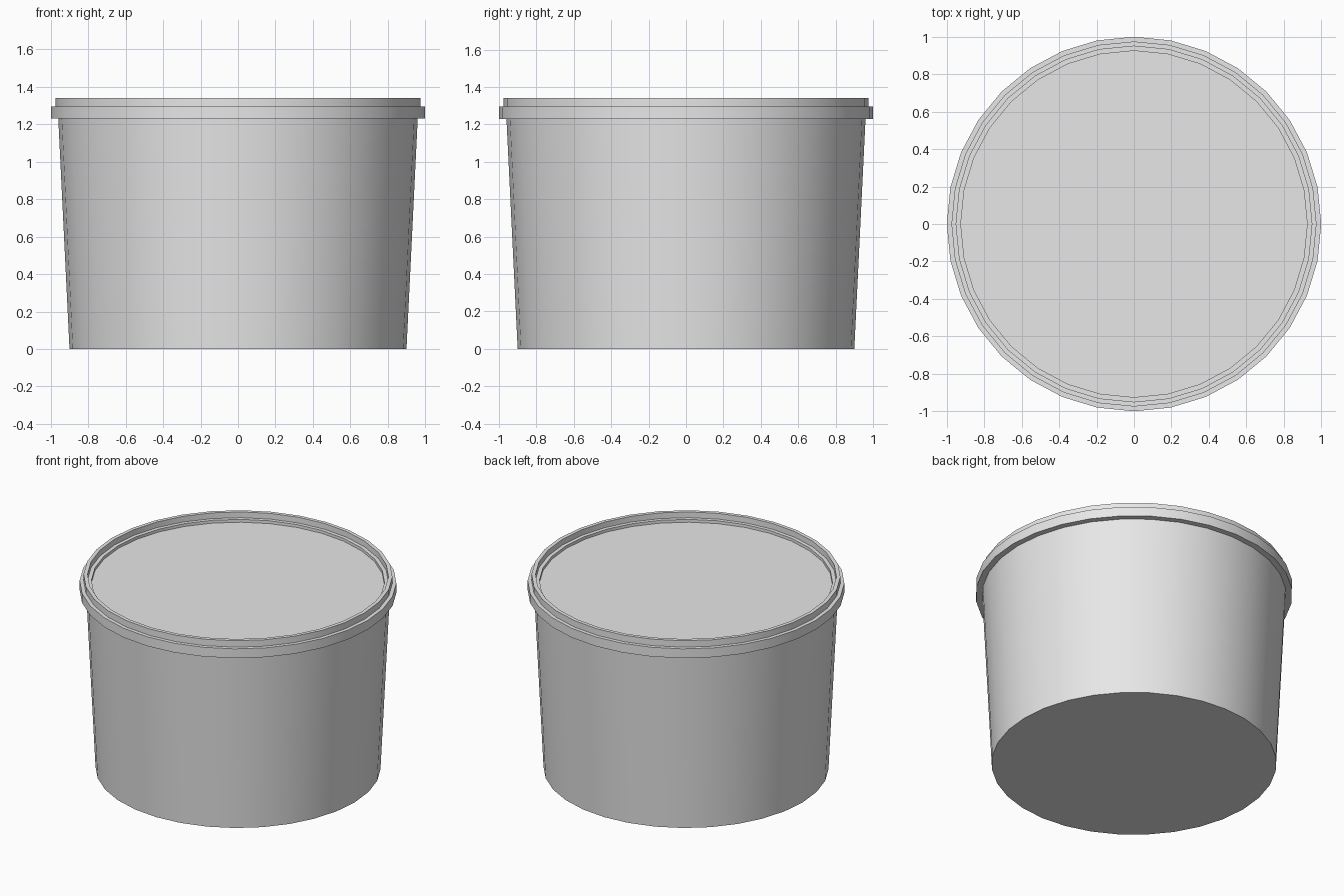
import bpy, bmesh, math

if "Cube" in bpy.data.objects:
    bpy.data.objects.remove(bpy.data.objects["Cube"])

SIDES = 32

plastic = bpy.data.materials.new("light_grey_plastic")
plastic.diffuse_color = (0.8, 0.8, 0.8, 1.0)
plastic.use_nodes = True
plastic.node_tree.nodes["Principled BSDF"].inputs["Base Color"].default_value = plastic.diffuse_color


def lathe(name, profile, cap_start=False, cap_end=False):
    """Turn a list of (radius, z) points around the z axis."""
    bm = bmesh.new()
    rings = []
    for r, z in profile:
        rings.append([bm.verts.new((r * math.cos(2 * math.pi * i / SIDES),
                                    r * math.sin(2 * math.pi * i / SIDES), z))
                      for i in range(SIDES)])
    for a, b in zip(rings, rings[1:]):
        for i in range(SIDES):
            j = (i + 1) % SIDES
            bm.faces.new((a[i], a[j], b[j], b[i]))
    if cap_start:
        bm.faces.new(rings[0][::-1])
    if cap_end:
        bm.faces.new(rings[-1])
    mesh = bpy.data.meshes.new(name)
    bm.to_mesh(mesh)
    bm.free()
    mesh.materials.append(plastic)
    obj = bpy.data.objects.new(name, mesh)
    bpy.context.collection.objects.link(obj)
    bpy.ops.object.select_all(action='DESELECT')
    obj.select_set(True)
    bpy.context.view_layer.objects.active = obj
    bpy.ops.object.shade_smooth_by_angle(angle=math.radians(30))
    return obj


# Tapered tub with a flat base
lathe("tub", [(0.90, 0.0), (0.96, 1.23)], cap_start=True)

# Lid: overhanging skirt, raised rim, inner ledge and recessed panel
lathe("lid", [(0.96, 1.23), (1.0, 1.23), (1.0, 1.295), (0.975, 1.295),
              (0.975, 1.34), (0.95, 1.34), (0.95, 1.30), (0.925, 1.30),
              (0.925, 1.28)], cap_end=True)
